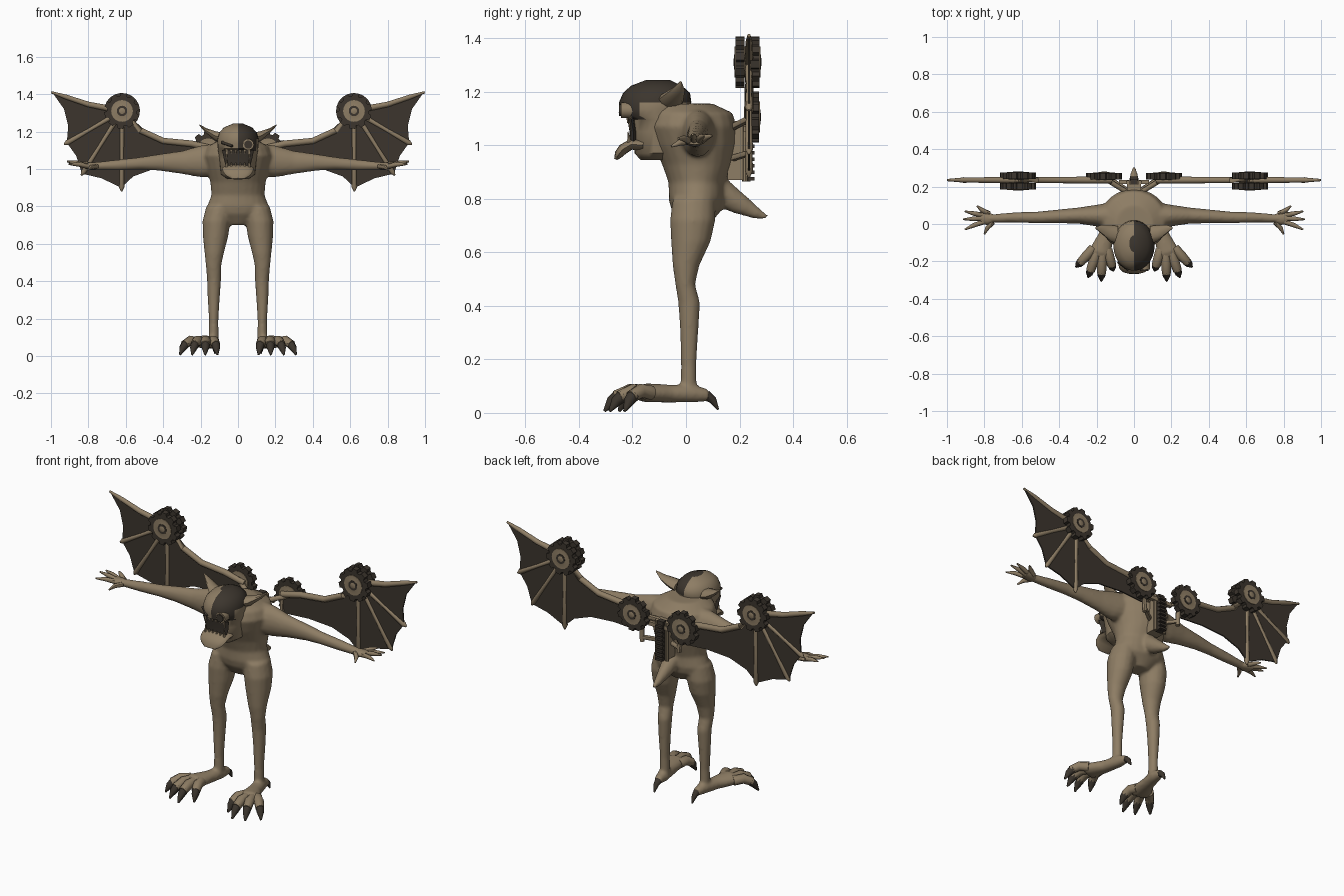
import bpy, bmesh, math
from mathutils import Vector


def material(name, rgb):
    m = bpy.data.materials.new(name)
    m.diffuse_color = (*rgb, 1)
    return m


TAN = material("tan hide", (0.27, 0.205, 0.128))
DARK = material("dark leather", (0.045, 0.036, 0.027))
X, Y, Z = Vector((1, 0, 0)), Vector((0, 1, 0)), Vector((0, 0, 1))


def finish(bm, name, mat, angle=45):
    bmesh.ops.recalc_face_normals(bm, faces=bm.faces)
    me = bpy.data.meshes.new(name)
    bm.to_mesh(me)
    bm.free()
    me.materials.append(mat)
    ob = bpy.data.objects.new(name, me)
    bpy.context.collection.objects.link(ob)
    bpy.ops.object.select_all(action='DESELECT')
    ob.select_set(True)
    bpy.context.view_layer.objects.active = ob
    bpy.ops.object.shade_smooth_by_angle(angle=math.radians(angle))
    return ob


def loft(bm, stations, axis=None, n=12, sx=1):
    """Elliptic rings (x, y, z, radius a, radius b) joined into a closed skin."""
    pts = [Vector(s[:3]) for s in stations]
    rings = []
    for i, s in enumerate(stations):
        t = axis or (pts[min(i + 1, len(pts) - 1)] - pts[max(i - 1, 0)]).normalized()
        ref = X if abs(t.x) < 0.75 else Y
        u = (ref - t * ref.dot(t)).normalized()
        v = t.cross(u)
        ring = []
        for k in range(n):
            a = 2 * math.pi * k / n
            p = pts[i] + u * s[3] * math.cos(a) + v * s[4] * math.sin(a)
            ring.append(bm.verts.new((p.x * sx, p.y, p.z)))
        rings.append(ring)
    for r, q in zip(rings, rings[1:]):
        for k in range(n):
            bm.faces.new((r[k], r[(k + 1) % n], q[(k + 1) % n], q[k]))
    bm.faces.new(rings[0])
    bm.faces.new(rings[-1])


def rod(bm, a, b, r0, r1, sx=1, n=8):
    loft(bm, [(*a, r0, r0), (*b, r1, r1)], n=n, sx=sx)


def box(bm, c, size):
    for v in bmesh.ops.create_cube(bm, size=1)['verts']:
        v.co = Vector([v.co[i] * size[i] + c[i] for i in range(3)])


SIDES = ((1, "left"), (-1, "right"))

# body: torso, arms, legs and tail fused into one skin
bm = bmesh.new()
torso = [(.70, .035, .06, .05), (.76, .04, .155, .095), (.80, .04, .165, .105), (.86, .04, .142, .105),
         (.93, .04, .148, .13), (1.0, .03, .168, .155), (1.07, .02, .185, .168),
         (1.12, .02, .165, .155), (1.155, -.01, .10, .11)]
loft(bm, [(0, y, z, a, b) for z, y, a, b in torso], axis=Z, n=24)
loft(bm, [(0, .06, .84, .06, .06), (0, .13, .825, .05, .055), (0, .2, .78, .035, .04),
          (0, .265, .745, .02, .022), (0, .305, .73, .008, .008)])
for sx, _ in SIDES:
    loft(bm, [(.10, .04, 1.05, .08, .09), (.2, .045, 1.04, .058, .085), (.3, .045, 1.035, .043, .062),
              (.42, .04, 1.035, .036, .045), (.52, .035, 1.03, .031, .034), (.65, .035, 1.02, .027, .029),
              (.76, .03, 1.015, .022, .022), (.79, .03, 1.015, .03, .02)], axis=X, n=16, sx=sx)
    loft(bm, [(.10, .03, .80, .07, .08), (.115, .025, .72, .075, .085), (.12, .018, .64, .068, .074),
              (.127, .0, .55, .052, .05), (.131, -.003, .48, .041, .037), (.128, .012, .41, .038, .041),
              (.13, .012, .3, .032, .034), (.13, .01, .18, .025, .029), (.13, .01, .08, .028, .03)],
         axis=Z, n=16, sx=sx)
    loft(bm, [(.125, .085, .065, .022, .022), (.13, .03, .072, .033, .034), (.15, -.06, .072, .04, .034),
              (.18, -.15, .075, .062, .036), (.19, -.18, .072, .066, .026)], sx=sx)
body = finish(bm, "body", TAN)
mod = body.modifiers.new("fuse", 'REMESH')
mod.mode, mod.voxel_size, mod.use_smooth_shade = 'VOXEL', 0.009, True
mod = body.modifiers.new("soften", 'SMOOTH')
mod.factor, mod.iterations = 0.5, 5

# fingers, toes and claws
TOES = [((.14, -.15), (.11, -.25)), ((.17, -.16), (.175, -.305)),
        ((.2, -.155), (.245, -.285)), ((.225, -.14), (.31, -.23))]
FINGERS = [((.79, .055), (.84, .097), .02), ((.81, .045), (.905, .068), .02),
           ((.81, .03), (.915, .025), .025), ((.81, .015), (.905, -.03), .01), ((.77, .01), (.80, -.055), -.02)]
for sx, side in SIDES:
    toes, claws, hand = bmesh.new(), bmesh.new(), bmesh.new()
    for (x0, y0), (x1, y1) in TOES:
        def at(f, z, r):
            return (x0 + (x1 - x0) * f, y0 + (y1 - y0) * f, z, r, r)
        loft(toes, [at(-.1, .075, .028), at(.35, .082, .027), at(.72, .06, .024)], n=10, sx=sx)
        loft(claws, [at(.62, .066, .025), at(.82, .042, .02), at(1, .006, .005)], n=8, sx=sx)
    loft(claws, [(.125, .075, .066, .02, .02), (.124, .1, .048, .015, .015), (.123, .12, .012, .004, .004)], n=8, sx=sx)
    for (x0, y0), (x1, y1), dz in FINGERS:
        loft(hand, [(x0 - .015, y0, 1.015, .014, .014), ((x0 + x1) / 2, (y0 + y1) / 2, 1.02 + dz * .5, .012, .012),
                    (x1, y1, 1.015 + dz, .004, .004)], n=8, sx=sx)
    loft(hand, [(.75, .03, 1.015, .02, .02), (.785, .03, 1.015, .035, .02), (.82, .032, 1.017, .032, .015)],
         axis=X, sx=sx)
    finish(toes, side + "_toes", TAN)
    finish(claws, side + "_claws", DARK)
    finish(hand, side + "_hand", TAN)

# head, with a dark cap over one half of the skull
bm = bmesh.new()
skull = [(.945, -.10, .055, .07), (.97, -.10, .09, .092), (1.05, -.10, .10, .10), (1.095, -.1, .107, .105),
         (1.11, -.12, .108, .125), (1.135, -.118, .11, .13), (1.16, -.115, .11, .135), (1.195, -.11, .10, .125),
         (1.222, -.11, .075, .095), (1.243, -.105, .025, .045)]
loft(bm, [(0, y, z, a, b) for z, y, a, b in skull], axis=Z, n=28)
head = finish(bm, "head", TAN)
head.data.materials.append(DARK)
for p in head.data.polygons:
    c = p.center
    if c.x > 0 and (c.z > 1.16 or (c.z > 1.1 and c.y < -.17)):
        p.material_index = 1

# ears
for sx, side in SIDES:
    bm = bmesh.new()
    loft(bm, [(.085, -.06, 1.165, .05, .03), (.125, -.05, 1.178, .042, .026),
              (.17, -.03, 1.205, .026, .014), (.207, -.02, 1.235, .004, .004)], axis=X, n=10, sx=sx)
    finish(bm, side + "_ear", TAN)

# mouth, teeth, lower lip, eye and lens
bm = bmesh.new()
loft(bm, [(0, -.197, 1.012, .065, .012), (0, -.197, 1.05, .075, .014), (0, -.205, 1.1, .085, .014)], axis=Z)
finish(bm, "mouth", DARK)
bm = bmesh.new()
for i in range(6):
    x = -.06 + .024 * i
    big = i in (0, 5)
    rod(bm, (x, -.216 + abs(x) * .15, 1.105), (x, -.22 + abs(x) * .15, 1.06 if big else 1.083), .01, .002, n=6)
    rod(bm, (x, -.212, 1.01), (x, -.217, 1.05 if big else 1.033), .009, .002, n=6)
finish(bm, "teeth", TAN)
bm = bmesh.new()
loft(bm, [(0, -.16, 1.0, .08, .025), (0, -.205, 1.003, .085, .02), (0, -.235, .985, .08, .02),
          (0, -.252, .965, .065, .016), (0, -.263, .947, .035, .006)], n=16)
finish(bm, "lower_lip", TAN)
bm = bmesh.new()
rod(bm, (-.085, -.202, 1.142), (-.03, -.246, 1.122), .009, .007)
finish(bm, "eye", DARK)
for name, mat, r, y in (("lens_rim", TAN, .03, -.243), ("lens_glass", DARK, .022, -.25)):
    bm = bmesh.new()
    rod(bm, (.055, -.19, 1.13), (.055, y, 1.13), r, r, n=14)
    finish(bm, name, mat)


def gear(name, cx, cy, cz, turn):
    """Chunky toothed wheel facing y, with a plain disc and hub."""
    bm = bmesh.new()
    teeth, vs = 10, []
    for k in range(teeth):
        for f, r in ((0, .08), (.12, .096), (.6, .096), (.72, .08)):
            a = 2 * math.pi * (k + f + turn) / teeth
            vs.append(bm.verts.new((cx + r * math.cos(a), cy - .017, cz + r * math.sin(a))))
    ex = bmesh.ops.extrude_face_region(bm, geom=[bm.faces.new(vs)])
    for v in ex['geom']:
        if isinstance(v, bmesh.types.BMVert):
            v.co.y += .034
    finish(bm, name + "_tyre", DARK, 30)
    bm = bmesh.new()
    prof = [(-.024, .013), (-.021, .02), (-.02, .05), (-.02, .058), (.02, .058), (.02, .05), (.021, .02), (.024, .013)]
    loft(bm, [(cx, cy + d, cz, r, r) for d, r in prof], axis=Y, n=20)
    finish(bm, name + "_disc", TAN, 30)
    bm = bmesh.new()
    loft(bm, [(cx, cy + d, cz, .028, .028) for d in (-.0225, .0225)], axis=Y, n=16)
    finish(bm, name + "_hub", DARK, 30)


# wings: dark membrane, tan bones, toothed wheels at the joints
EDGE = [(.99, 1.405), (.93, 1.32), (.908, 1.23), (.915, 1.14), (.865, 1.07), (.835, .975), (.73, .95),
        (.625, .9), (.56, .96), (.45, 1.0), (.3, 1.01), (.14, 1.0), (.12, 1.1), (.25, 1.135), (.4, 1.145),
        (.52, 1.2), (.62, 1.315), (.8, 1.345)]
WY = .235
for sx, side in SIDES:
    bm = bmesh.new()
    f = bm.faces.new([bm.verts.new((x * sx, WY - .004, z)) for x, z in EDGE])
    ex = bmesh.ops.extrude_face_region(bm, geom=[f])
    for v in ex['geom']:
        if isinstance(v, bmesh.types.BMVert):
            v.co.y += .008
    finish(bm, side + "_wing_membrane", DARK, 30)
    bm = bmesh.new()
    loft(bm, [(.12, WY, 1.105, .018, .018), (.25, WY, 1.135, .018, .018), (.4, WY, 1.15, .017, .017),
              (.52, WY, 1.205, .017, .017), (.62, WY, 1.31, .02, .02)], n=10, sx=sx)
    loft(bm, [(.62, WY, 1.31, .018, .018), (.8, WY, 1.345, .015, .015), (.92, WY, 1.385, .013, .013),
              (.998, WY, 1.41, .006, .006)], n=10, sx=sx)
    for x, z in ((.93, 1.13), (.838, .965), (.622, .88)):
        mx, mz = .62 + (x - .62) * .55, 1.31 + (z - 1.31) * .55
        loft(bm, [(.62, WY, 1.31, .015, .015), (mx, WY, mz, .011, .011),
                  (x - (x - mx) * .12, WY, z - (z - mz) * .12, .015, .015), (x, WY, z, .004, .004)], n=8, sx=sx)
    finish(bm, side + "_wing_bones", TAN)
    gear(side + "_front_wheel", .62 * sx, .202, 1.31, 0)
    gear(side + "_back_wheel", .62 * sx, .258, 1.31, .5)
    gear(side + "_inner_wheel", .16 * sx, .256, 1.105, .25)
    # struts from pack to wing
    bm = bmesh.new()
    rod(bm, (.02, .16, 1.06), (.15, .24, 1.1), .014, .014, sx)
    rod(bm, (.02, .17, .95), (.12, .235, .97), .013, .013, sx)
    rod(bm, (.12, .235, .945), (.125, .235, 1.1), .013, .013, sx)
    finish(bm, side + "_struts", TAN)

# back pack with toothed rack and side cylinders
bm = bmesh.new()
box(bm, (0, .185, .98), (.075, .06, .22))
box(bm, (0, .225, 1.06), (.16, .02, .022))
for sx, _ in SIDES:
    rod(bm, (.033, .222, .865), (.033, .222, 1.09), .011, .011, sx, 10)
finish(bm, "back_pack", TAN, 30)
bm = bmesh.new()
box(bm, (0, .225, .98), (.04, .03, .23))
for i in range(9):
    box(bm, (0, .243, .875 + .024 * i), (.044, .024, .013))
finish(bm, "toothed_rack", DARK, 30)
